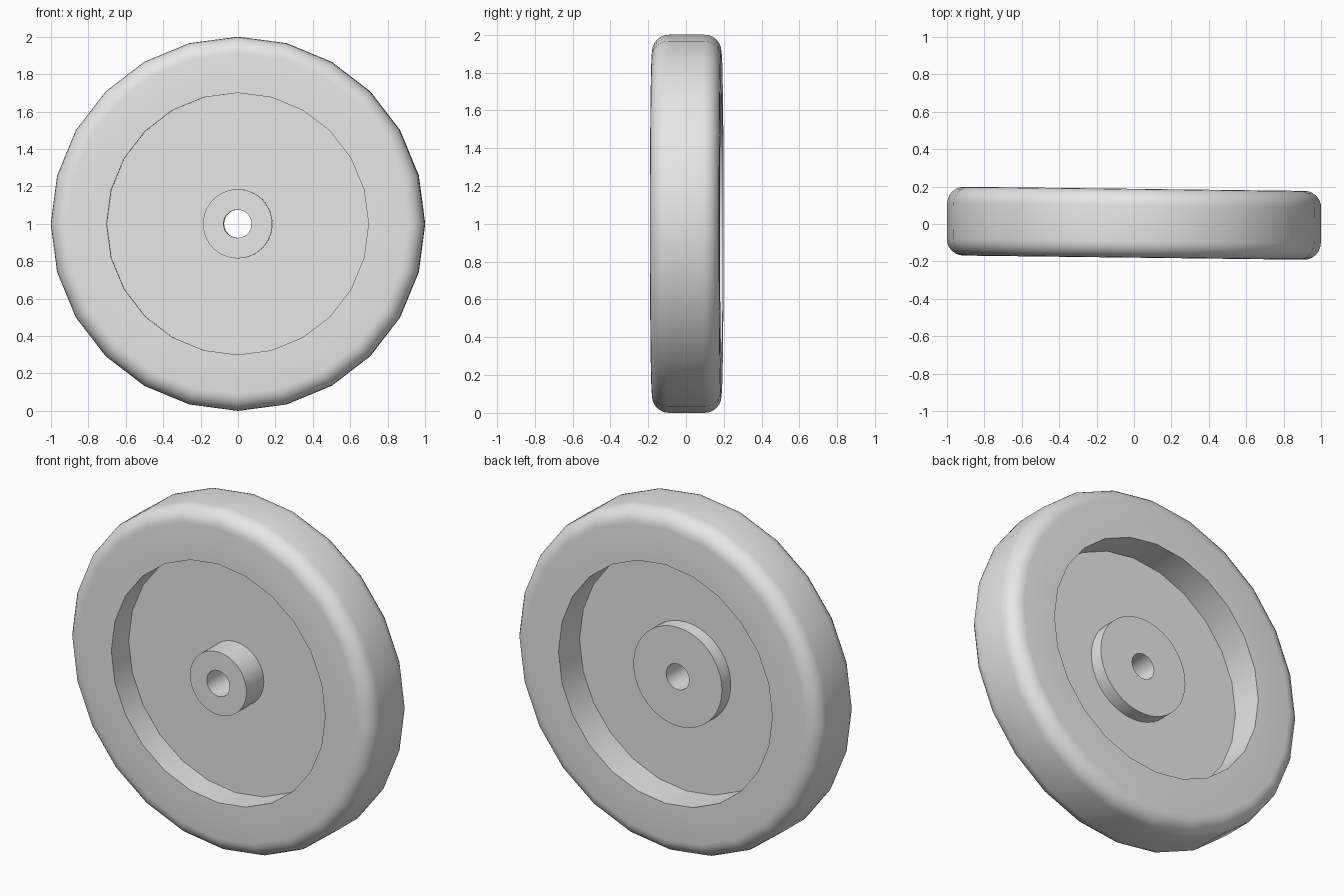
import bpy, bmesh
from math import sin, cos, pi, radians
from mathutils import Matrix

if "Cube" in bpy.data.objects:
    bpy.data.objects.remove(bpy.data.objects["Cube"], do_unlink=True)

grey = bpy.data.materials.new("plain grey")
grey.use_nodes = True
colour = (0.8, 0.8, 0.8, 1)
grey.diffuse_color = colour
grey.node_tree.nodes["Principled BSDF"].inputs["Base Color"].default_value = colour

# The axle runs along y, turned very slightly about the vertical
PLACE = Matrix.Translation((0, 0.004, 1)) @ Matrix.Rotation(radians(-0.7), 4, "Z")


def lathe(name, profile, sides):
    """Revolve a closed (radius, y) profile around the axle."""
    bm = bmesh.new()
    rings = []
    for i in range(sides):
        a = 2 * pi * i / sides
        rings.append([bm.verts.new((r * sin(a), y, r * cos(a))) for r, y in profile])
    n = len(profile)
    for i in range(sides):
        a, b = rings[i], rings[(i + 1) % sides]
        for j in range(n):
            k = (j + 1) % n
            bm.faces.new((a[j], a[k], b[k], b[j]))
    bmesh.ops.recalc_face_normals(bm, faces=bm.faces)
    bm.transform(PLACE)
    mesh = bpy.data.meshes.new(name)
    bm.to_mesh(mesh)
    bm.free()
    mesh.materials.append(grey)
    obj = bpy.data.objects.new(name, mesh)
    bpy.context.collection.objects.link(obj)
    bpy.ops.object.select_all(action="DESELECT")
    obj.select_set(True)
    bpy.context.view_layer.objects.active = obj
    bpy.ops.object.shade_smooth_by_angle(angle=radians(30))
    return obj


def tube(name, inner, outer, front, back, sides):
    return lathe(name, [(inner, front), (outer, front), (outer, back), (inner, back)], sides)


# Thick rim with rounded outer shoulders
HALF, ROUND, STEPS = 0.184, 0.09, 6
shoulder = []
for i in range(STEPS + 1):
    t = pi / 2 * i / STEPS
    shoulder.append((1 - ROUND + ROUND * sin(t), HALF - ROUND + ROUND * cos(t)))
profile = [(0.7, -HALF)] + [(r, -y) for r, y in shoulder]
profile += shoulder[::-1] + [(0.7, HALF)]
lathe("rim", profile, 24)

# Thin web closing the rim, set back further on the rear side
FRONT, BACK = -0.026, -0.008
tube("web", 0.12, 0.71, FRONT, BACK, 24)

# Narrow long hub in front, wide short hub behind, both bored through
BORE = 0.075
MID = (FRONT + BACK) / 2
tube("front_hub", BORE, 0.185, -HALF, MID, 40)
tube("back_hub", BORE, 0.29, MID, 0.072, 40)
